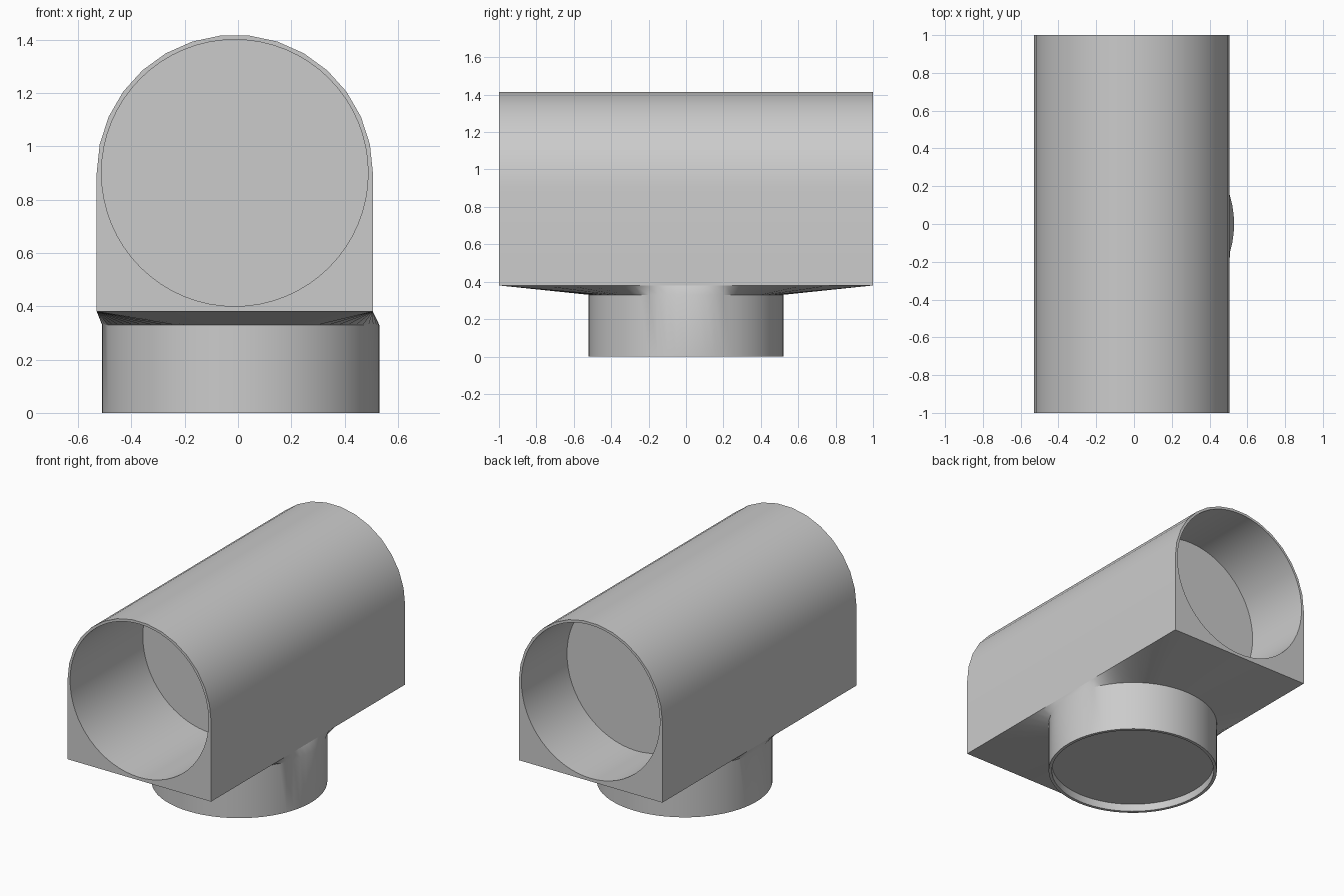
import bpy, bmesh
from math import sin, cos, pi

cube = bpy.data.objects.get("Cube")
if cube:
    bpy.data.objects.remove(cube, do_unlink=True)

SIDES = 64
BODY_X, NECK_X = -0.012, 0.01    # the neck sits slightly off the body axis
AXIS_Z, OUTER, BORE = 0.9, 0.518, 0.5
BASE_Z, NECK_Z = 0.38, 0.33

grey = bpy.data.materials.new("plain grey")
grey.use_nodes = True
colour = (0.6, 0.6, 0.6, 1)
grey.diffuse_color = colour
grey.node_tree.nodes["Principled BSDF"].inputs["Base Color"].default_value = colour


def ring(bm, points):
    """Closed loop of vertices."""
    return [bm.verts.new(p) for p in points]


def loft(bm, a, b):
    """Quads between two loops of equal length."""
    for i in range(len(a)):
        j = (i + 1) % len(a)
        bm.faces.new((a[i], a[j], b[j], b[i]))


def loop_edges(bm, loop):
    return [bm.edges.get((loop[i - 1], loop[i])) for i in range(len(loop))]


def finish(bm, name):
    bmesh.ops.recalc_face_normals(bm, faces=bm.faces)
    mesh = bpy.data.meshes.new(name)
    bm.to_mesh(mesh)
    bm.free()
    mesh.materials.append(grey)
    obj = bpy.data.objects.new(name, mesh)
    bpy.context.collection.objects.link(obj)
    bpy.ops.object.select_all(action="DESELECT")
    obj.select_set(True)
    bpy.context.view_layer.objects.active = obj
    bpy.ops.object.shade_smooth_by_angle(angle=pi / 6)


def circle(radius, cx):
    turns = [2 * pi * i / SIDES for i in range(SIDES)]
    return [(cx + radius * cos(t), radius * sin(t)) for t in turns]


# Arched body with a blind round socket in each end
arch = [(BODY_X + OUTER * cos(pi * i / 15), AXIS_Z + OUTER * sin(pi * i / 15))
        for i in range(16)]
profile = arch + [(BODY_X - OUTER, BASE_Z), (BODY_X + OUTER, BASE_Z)]
bm = bmesh.new()
ends = {y: ring(bm, [(x, y, z) for x, z in profile]) for y in (-1, 1)}
loft(bm, ends[-1], ends[1])
for y, floor_y in ((-1, -0.25), (1, 0.53)):
    mouth, floor = [ring(bm, [(x, d, AXIS_Z + z) for x, z in circle(BORE, BODY_X)])
                    for d in (y, floor_y)]
    loft(bm, mouth, floor)
    bm.faces.new(floor)
    bmesh.ops.triangle_fill(bm, use_beauty=True,
                            edges=loop_edges(bm, ends[y]) + loop_edges(bm, mouth))
finish(bm, "socket_body")

# Round neck that flares out to the rectangular underside
underside = []
for i in range(SIDES):
    c, s = cos(2 * pi * i / SIDES), sin(2 * pi * i / SIDES)
    k = min(OUTER / max(abs(c), 1e-6), 1 / max(abs(s), 1e-6))
    x, y = k * c, k * s
    if i in (11, 21, 43, 53):    # snap the nearest spokes to the corners
        x, y = (OUTER if c > 0 else -OUTER), (1 if s > 0 else -1)
    underside.append((BODY_X + x, y, BASE_Z))
bm = bmesh.new()
outer = circle(0.52, NECK_X)
inner = circle(BORE, NECK_X)
rings = [ring(bm, underside)]
for outline, z in ((outer, NECK_Z), (outer, 0), (inner, 0), (inner, 0.05)):
    rings.append(ring(bm, [(x, y, z) for x, y in outline]))
for a, b in zip(rings, rings[1:]):
    loft(bm, a, b)
bm.faces.new(rings[-1])
bm.faces.new(rings[0])
finish(bm, "flared_neck")
